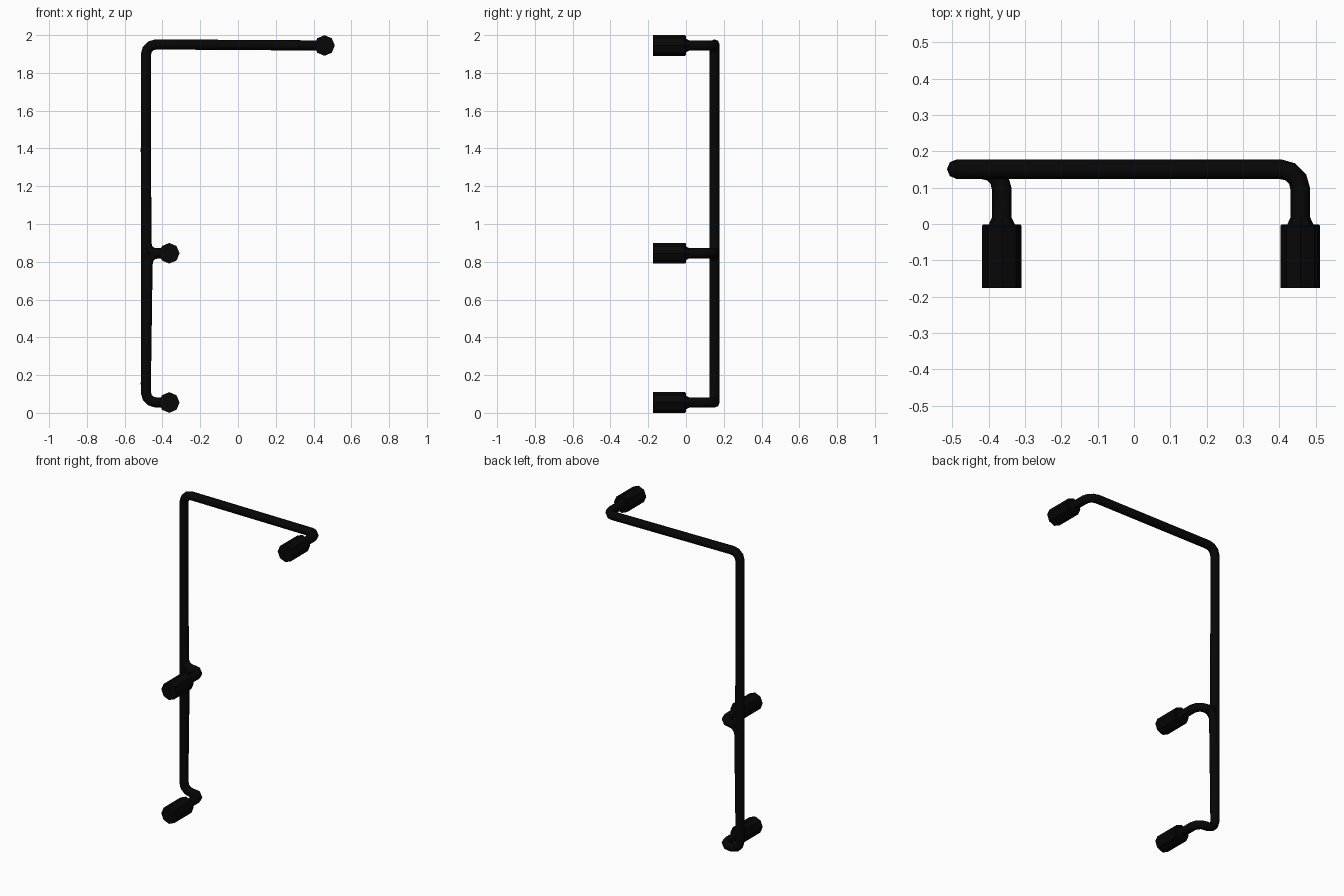
import bpy, bmesh, math
from mathutils import Vector

if "Cube" in bpy.data.objects:
    bpy.data.objects.remove(bpy.data.objects["Cube"])

SIDES = 8
R = 0.027      # cable radius
Y = 0.151      # depth of the cable run

black = bpy.data.materials.new("black_rubber")
black.diffuse_color = (0.002, 0.002, 0.002, 1)
black.use_nodes = True
black.node_tree.nodes["Principled BSDF"].inputs["Base Color"].default_value = black.diffuse_color


def rounded(points, bend, steps=3):
    """Replace every inner corner of a polyline by a short arc."""
    pts = [Vector(p) for p in points]
    out = [pts[0]]
    for a, b, c in zip(pts, pts[1:], pts[2:]):
        u, v = (a - b).normalized(), (c - b).normalized()
        centre = b + (u + v).normalized() * bend / math.cos(u.angle(v) / 2)
        start, end = b + u * bend - centre, b + v * bend - centre
        for i in range(steps + 1):
            out.append(centre + start.slerp(end, i / steps).normalized() * start.length)
    out.append(pts[-1])
    return out


def sweep(name, path, radii, smooth):
    """Skin an octagonal section along a path, with flat end caps."""
    bm = bmesh.new()
    rings = []
    tangent = (path[1] - path[0]).normalized()
    side = Vector((1, 0, 0)) if abs(tangent.x) < 0.9 else Vector((0, 0, 1))
    for i, p in enumerate(path):
        before = (p - path[max(i - 1, 0)]).normalized()
        after = (path[min(i + 1, len(path) - 1)] - p).normalized()
        t = (before + after).normalized()
        side = tangent.rotation_difference(t) @ side
        side = (side - t * side.dot(t)).normalized()
        tangent = t
        up = t.cross(side)
        rings.append([bm.verts.new(p + radii[i] * (
            side * math.cos(k * math.tau / SIDES) + up * math.sin(k * math.tau / SIDES)))
            for k in range(SIDES)])
    for a, b in zip(rings, rings[1:]):
        for k in range(SIDES):
            n = (k + 1) % SIDES
            bm.faces.new((a[k], a[n], b[n], b[k])).smooth = smooth
    bm.faces.new(rings[0])
    bm.faces.new(rings[-1])
    bmesh.ops.recalc_face_normals(bm, faces=bm.faces)
    mesh = bpy.data.meshes.new(name)
    bm.to_mesh(mesh)
    bm.free()
    mesh.materials.append(black)
    obj = bpy.data.objects.new(name, mesh)
    bpy.context.collection.objects.link(obj)


def cable(name, points, bend=0.055):
    path = rounded(points, bend)
    sweep(name, path, [R] * len(path), True)


def plug(name, x, z):
    profile = [(-0.176, 0.0545), (-0.005, 0.0545), (-0.001, 0.051),
               (-0.001, 0.036), (0.018, R)]
    sweep(name, [Vector((x, y, z)) for y, r in profile], [r for y, r in profile], False)


XL, XP, XR = -0.488, -0.364, 0.458       # trunk, left plugs, right plug
ZB, ZM, ZT = 0.055, 0.845, 1.945         # plug heights

# Octagonal connectors with tapered necks
plug("bottom_plug", XP, ZB)
plug("middle_plug", XP, ZM)
plug("top_plug", XR, ZT)

# Main cable from the bottom plug up the trunk and across the top
cable("main_cable", [(XP, 0.016, ZB), (XP, Y, ZB), (XL, Y, ZB), (XL, Y, 1.951),
                     (XR, Y, ZT), (XR, 0.016, ZT)])

# Middle lead, splitting up and down where it merges into the trunk
cable("lower_branch", [(XP, 0.016, ZM), (XP, Y, ZM), (-0.478, Y, ZM), (XL, Y, 0.15)])
cable("upper_branch", [(XP - 0.055, Y, ZM), (-0.484, Y, ZM), (XL, Y, 1.4)], 0.05)
